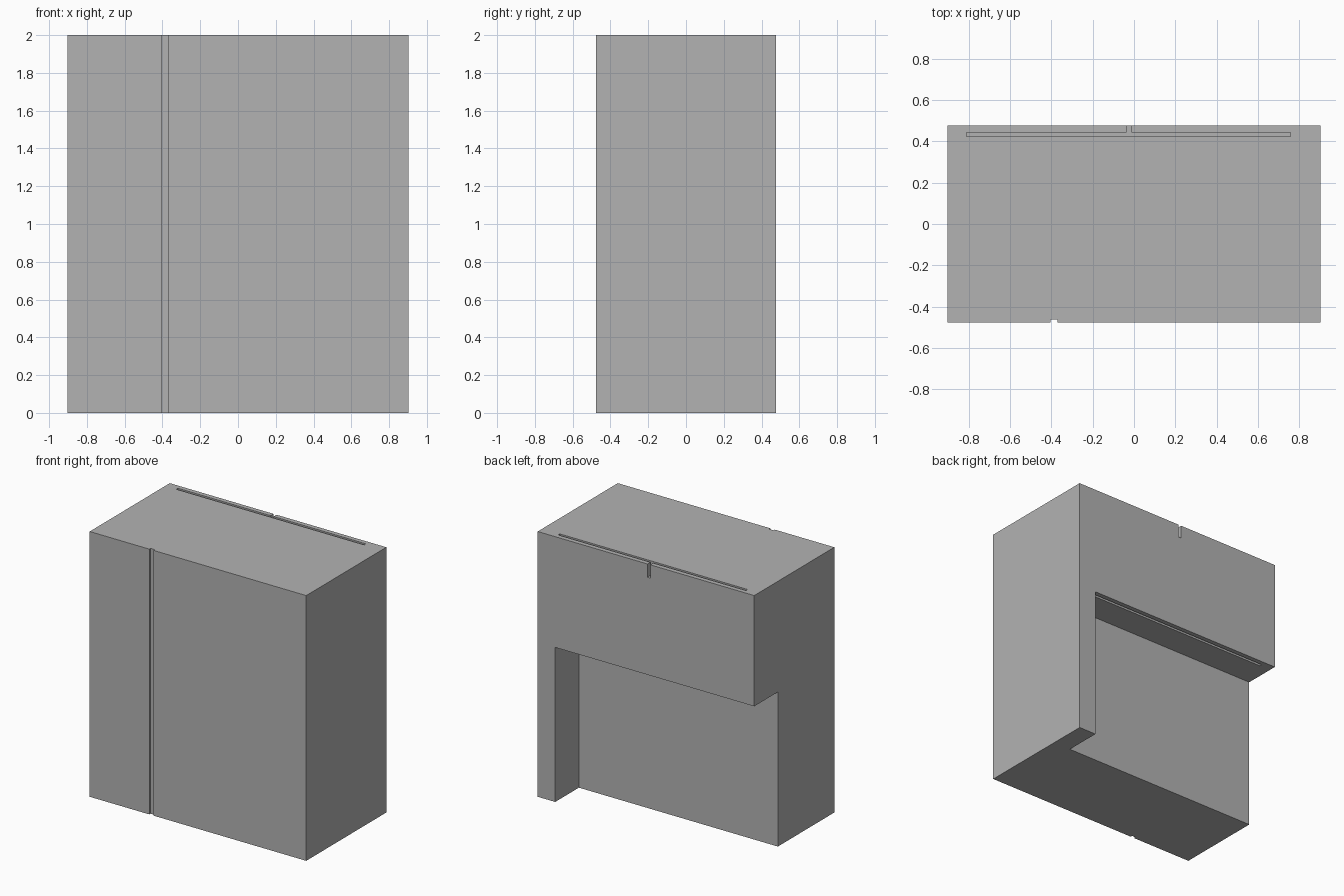
import bpy

if "Cube" in bpy.data.objects:
    bpy.data.objects.remove(bpy.data.objects["Cube"])

grey = bpy.data.materials.new("plain_grey")
grey.diffuse_color = (0.45, 0.45, 0.45, 1)
grey.use_nodes = True
grey.node_tree.nodes["Principled BSDF"].inputs["Base Color"].default_value = grey.diffuse_color

HX, HY, H = 0.903, 0.477, 2.0   # half width, half depth, height
CEIL = 1.165                    # ceiling of the rear recess
EPS = 0.05                      # cutter overshoot


def box(name, x, y, z):
    """Axis-aligned box from (min, max) pairs."""
    bpy.ops.mesh.primitive_cube_add(size=1)
    ob = bpy.context.object
    ob.name = name
    for v in ob.data.vertices:
        v.co = [r[0] if c < 0 else r[1] for c, r in zip(v.co, (x, y, z))]
    ob.data.materials.append(grey)
    return ob


def cut(target, name, x, y, z):
    """Subtract a box from the target, then remove the cutter."""
    cutter = box(name, x, y, z)
    mod = target.modifiers.new(name, 'BOOLEAN')
    mod.operation = 'DIFFERENCE'
    mod.solver = 'EXACT'
    mod.object = cutter
    bpy.context.view_layer.objects.active = target
    bpy.ops.object.modifier_apply(modifier=name)
    bpy.data.objects.remove(cutter, do_unlink=True)


# Main block
body = box("cabinet_body", (-HX, HX), (-HY, HY), (0, H))

# Rear lower recess, open at the left side and bottom, leaving a corner post
cut(body, "rear_recess", (-HX - EPS, 0.757), (0.195, HY + EPS), (-EPS, CEIL))

# Full-height groove down the front
cut(body, "front_groove", (-0.405, -0.37), (-HY - EPS, -HY + 0.015), (-EPS, H + EPS))

# Long thin slot in the top, and the matching one in the recess ceiling
for name, z in (("top_slot", (1.9, H + EPS)), ("ceiling_slot", (CEIL - EPS, CEIL + 0.12))):
    cut(body, name, (-0.81, 0.757), (0.422, 0.442), z)

# Small notch from the back face into the top slot
cut(body, "back_notch", (-0.037, -0.013), (0.43, HY + EPS), (1.9, H + EPS))
